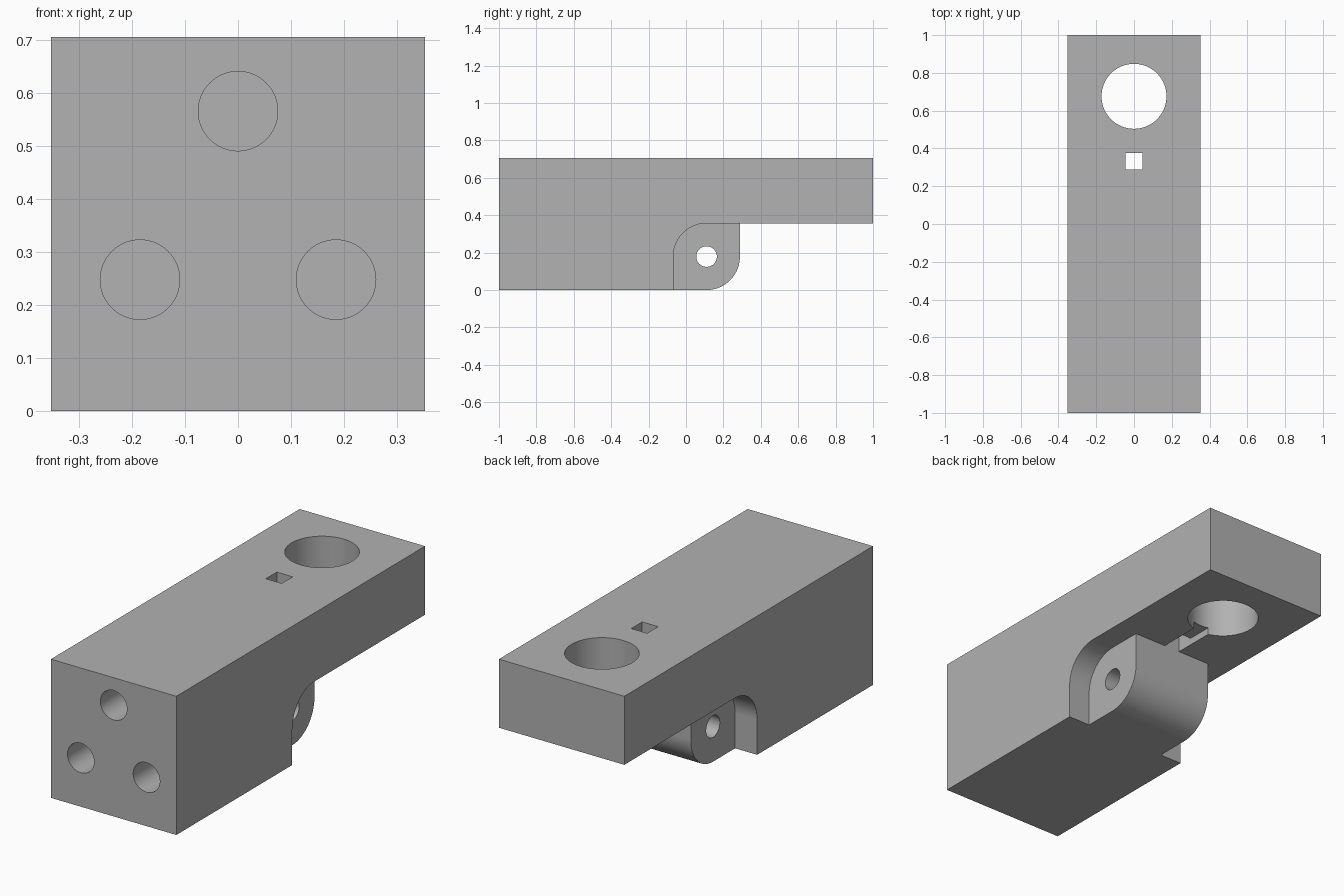
import bpy, bmesh, math
from mathutils import Vector

if "Cube" in bpy.data.objects:
    bpy.data.objects.remove(bpy.data.objects["Cube"])

HALF_W, HEIGHT = 0.353, 0.706      # body half width and height
UNDER = 0.357                      # underside of the rear arm
PIVOT_Y, PIVOT_Z, ROUND = 0.11, 0.179, 0.178
TONGUE_END = PIVOT_Y + ROUND

grey = bpy.data.materials.new("light_grey")
grey.use_nodes = True
colour = (0.445, 0.445, 0.445, 1)
grey.diffuse_color = colour
grey.node_tree.nodes["Principled BSDF"].inputs["Base Color"].default_value = colour


def arc(cu, cv, r, start, end, n=24):
    angles = [math.radians(start + (end - start) * i / n) for i in range(n + 1)]
    return [(cu + r * math.cos(a), cv + r * math.sin(a)) for a in angles]


def circle(cu, cv, r, n=64):
    return arc(cu, cv, r, 0, 360, n)[:-1]


def rect(u0, u1, v0, v1):
    return [(u0, v0), (u1, v0), (u1, v1), (u0, v1)]


def prism(name, outline, axis, low, high):
    """Extrude a 2D outline along one axis, from low to high."""
    place = {"x": lambda u, v: (low, u, v),
             "y": lambda u, v: (u, low, v),
             "z": lambda u, v: (u, v, low)}[axis]
    bm = bmesh.new()
    face = bm.faces.new([bm.verts.new(place(u, v)) for u, v in outline])
    grown = bmesh.ops.extrude_face_region(bm, geom=[face])["geom"]
    step = Vector((0, 0, 0))
    step["xyz".index(axis)] = high - low
    bmesh.ops.translate(bm, vec=step,
                        verts=[g for g in grown if isinstance(g, bmesh.types.BMVert)])
    bmesh.ops.recalc_face_normals(bm, faces=bm.faces)
    mesh = bpy.data.meshes.new(name)
    bm.to_mesh(mesh)
    bm.free()
    mesh.materials.append(grey)
    obj = bpy.data.objects.new(name, mesh)
    bpy.context.scene.collection.objects.link(obj)
    return obj


def combine(target, tool, operation):
    """Apply a boolean and discard the tool object."""
    tool.hide_render = True
    mod = target.modifiers.new(tool.name, "BOOLEAN")
    mod.operation, mod.solver, mod.object = operation, "EXACT", tool
    bpy.context.view_layer.objects.active = target
    bpy.ops.object.modifier_apply(modifier=mod.name)
    bpy.data.objects.remove(tool)


# Body: front block, concave round, rear arm
body = prism("bracket_body",
             [(-1, 0), (PIVOT_Y - ROUND, 0)]
             + arc(PIVOT_Y, UNDER - ROUND, ROUND, 180, 90)
             + [(1, UNDER), (1, HEIGHT), (-1, HEIGHT)],
             "x", -HALF_W, HALF_W)

# Hinge tongue with a rounded lower rear corner
tongue = prism("hinge_tongue",
               [(-0.3, 0)] + arc(PIVOT_Y, ROUND, ROUND, -90, 0)
               + [(TONGUE_END, 0.5), (-0.3, 0.5)],
               "x", -0.229, 0.229)
combine(body, tongue, "UNION")

# Holes and slots
cutters = [
    prism("pin_hole", circle(PIVOT_Y, PIVOT_Z, 0.055), "x", -0.3, 0.3),
    prism("large_hole", circle(0, 0.676, 0.172, 96), "z", 0.2, 0.9),
    prism("square_hole", rect(-0.045, 0.045, TONGUE_END, 0.376), "z", 0.3, 0.9),
    prism("underside_groove", rect(-0.045, 0.045, TONGUE_END, 0.6), "z", 0.3, UNDER + 0.036),
]
for x, z in ((0, 0.566), (-0.185, 0.248), (0.185, 0.248)):
    cutters.append(prism("front_hole", circle(x, z, 0.075), "y", -1.1, -0.6))
for cutter in cutters:
    combine(body, cutter, "DIFFERENCE")

# Smooth the round walls, keep edges sharp
bpy.ops.object.select_all(action="DESELECT")
body.select_set(True)
bpy.context.view_layer.objects.active = body
bpy.ops.object.shade_smooth_by_angle(angle=math.radians(30))
weighted = body.modifiers.new("flat_face_normals", "WEIGHTED_NORMAL")
weighted.keep_sharp = True
